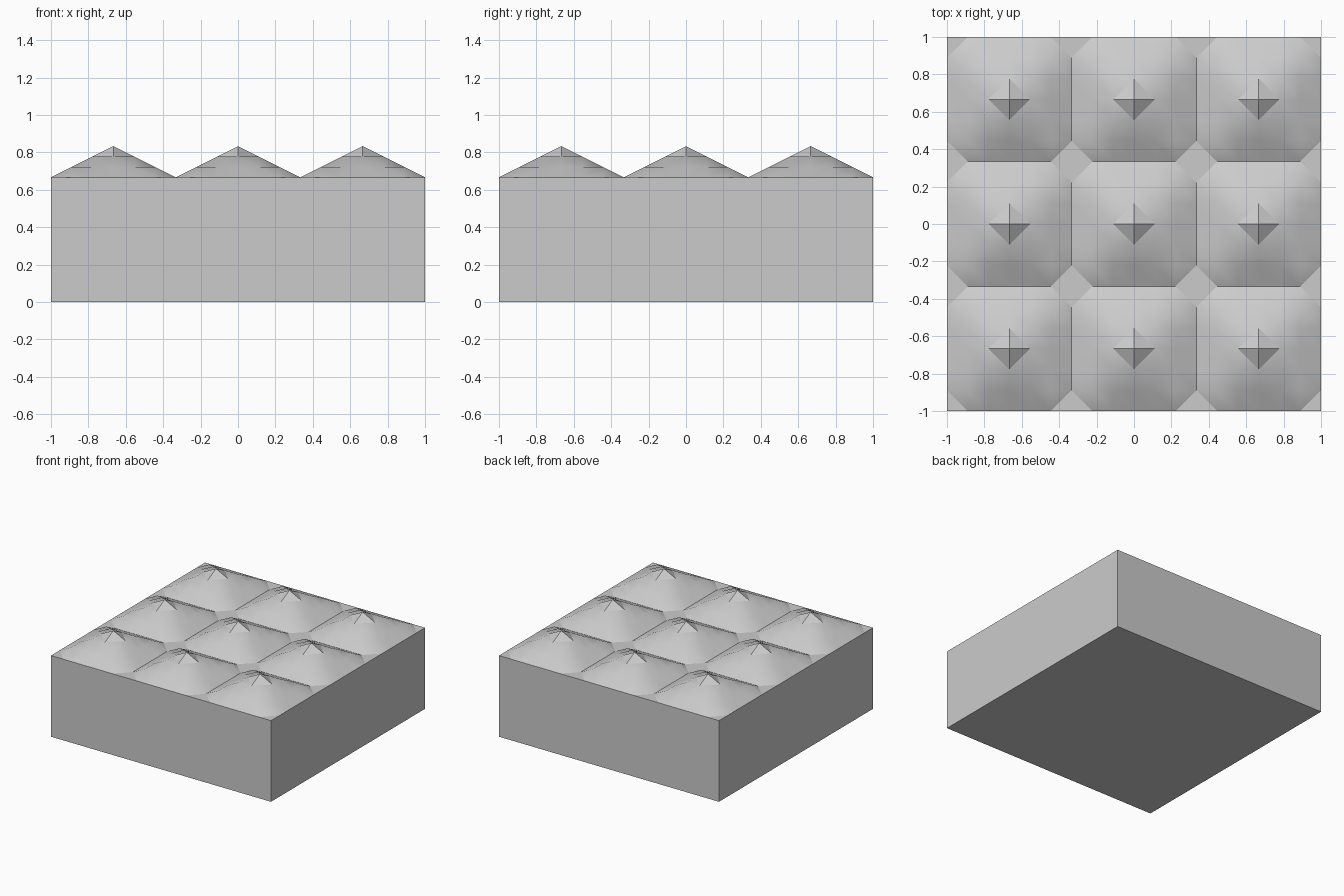
import bpy, bmesh, math

if "Cube" in bpy.data.objects:
    bpy.data.objects.remove(bpy.data.objects["Cube"])

N, HALF = 18, 3            # grid squares per side, squares from stud edge to its peak
BASE, PEAK = 2 / 3, 1 / 6  # block height, stud height

def height(i, j):
    ring = max(abs(i % 6 - HALF), abs(j % 6 - HALF))
    return BASE + PEAK * (1 - ring / HALF)

bm = bmesh.new()

# studded top: a 3 x 3 field of low stepped pyramids
grid = [[bm.verts.new((i * 2 / N - 1, j * 2 / N - 1, height(i, j)))
         for j in range(N + 1)] for i in range(N + 1)]
for i in range(N):
    for j in range(N):
        a, b, c, d = grid[i][j], grid[i + 1][j], grid[i + 1][j + 1], grid[i][j + 1]
        # split along the corner pair that sits level, which bevels the hips
        if abs(a.co.z - c.co.z) < 1e-6:
            tris = (a, b, c), (a, c, d)
        else:
            tris = (a, b, d), (b, c, d)
        for t in tris:
            bm.faces.new(t)

# side walls and underside
rim = [e for e in bm.edges if e.is_boundary]
walls = bmesh.ops.extrude_edge_only(bm, edges=rim)["geom"]
for v in walls:
    if isinstance(v, bmesh.types.BMVert):
        v.co.z = 0
bmesh.ops.contextual_create(bm, geom=[e for e in bm.edges if e.is_boundary])
bmesh.ops.recalc_face_normals(bm, faces=bm.faces)

mesh = bpy.data.meshes.new("studded_block")
bm.to_mesh(mesh)
bm.free()
block = bpy.data.objects.new("studded_block", mesh)
bpy.context.collection.objects.link(block)

# soft shading on the studs, sharp valleys and block edges
bpy.context.view_layer.objects.active = block
block.select_set(True)
bpy.ops.object.shade_smooth_by_angle(angle=math.radians(30))
